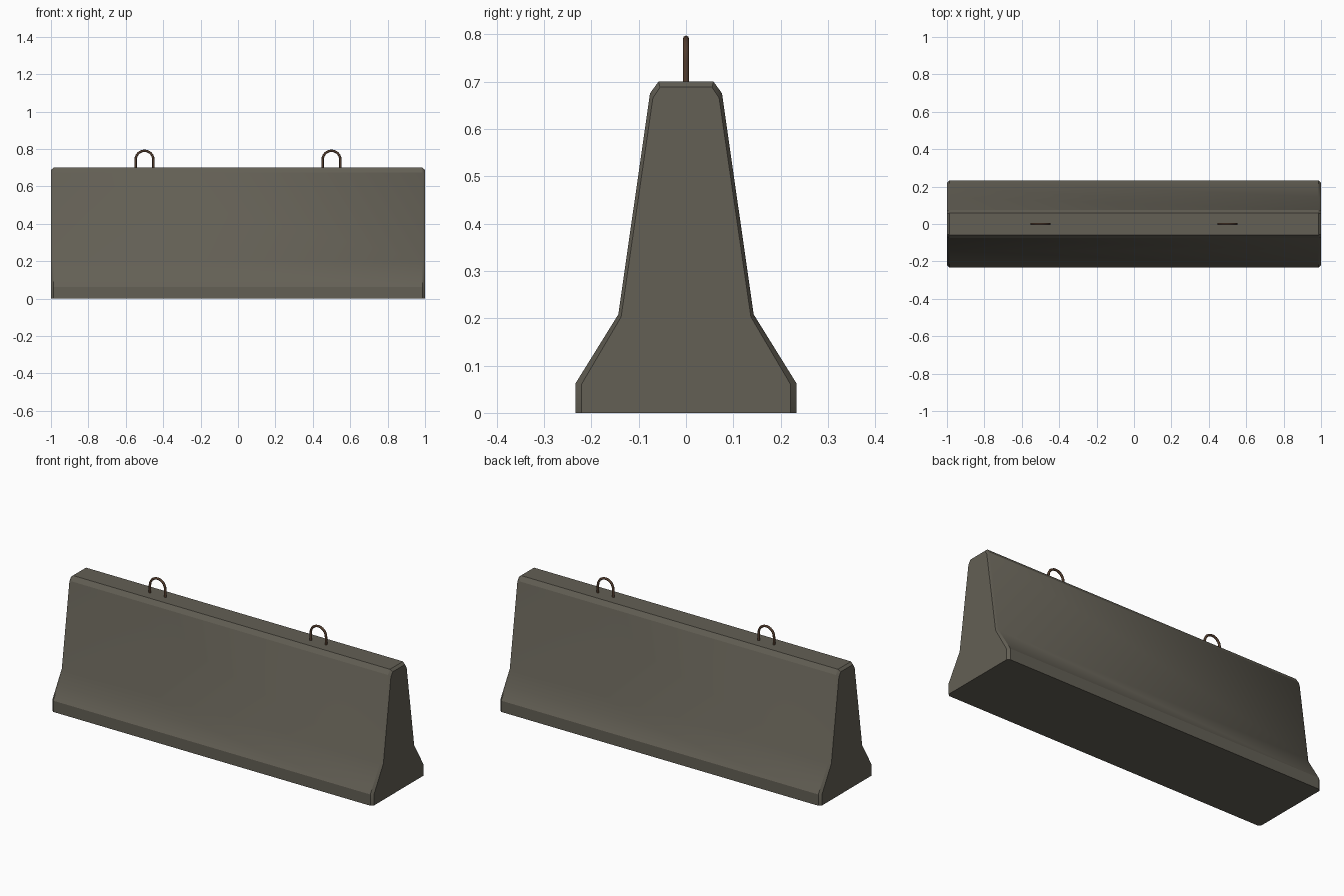
import bpy, bmesh, math

if "Cube" in bpy.data.objects:
    bpy.data.objects.remove(bpy.data.objects["Cube"])


def material(name, color):
    m = bpy.data.materials.new(name)
    m.diffuse_color = (*color, 1)
    m.use_nodes = True
    m.node_tree.nodes["Principled BSDF"].inputs["Base Color"].default_value = m.diffuse_color
    return m


concrete = material("concrete", (0.125, 0.115, 0.09))
rust = material("rusty steel", (0.085, 0.045, 0.026))


def finish(obj, mat, angle):
    obj.data.materials.append(mat)
    bpy.ops.object.select_all(action='DESELECT')
    obj.select_set(True)
    bpy.context.view_layer.objects.active = obj
    bpy.ops.object.shade_smooth_by_angle(angle=math.radians(angle))


def loft(name, rings):
    """Skin consecutive closed rings and cap both ends."""
    bm = bmesh.new()
    loops = [[bm.verts.new(p) for p in ring] for ring in rings]
    n = len(loops[0])
    for a, b in zip(loops, loops[1:]):
        for i in range(n):
            j = (i + 1) % n
            bm.faces.new((a[i], a[j], b[j], b[i]))
    bm.faces.new(loops[0])
    bm.faces.new(loops[-1])
    bmesh.ops.recalc_face_normals(bm, faces=bm.faces)
    mesh = bpy.data.meshes.new(name)
    bm.to_mesh(mesh)
    bm.free()
    obj = bpy.data.objects.new(name, mesh)
    bpy.context.collection.objects.link(obj)
    return obj


# Barrier body: half profiles (y, z), full size and at the chamfered ends
full = [(0.233, 0), (0.233, 0.063), (0.143, 0.208), (0.076, 0.675), (0.058, 0.70)]
end = [(0.221, 0), (0.221, 0.060), (0.137, 0.203), (0.070, 0.665), (0.055, 0.688)]


def ring(x, half):
    outline = half + [(-y, z) for y, z in reversed(half)]
    return [(x, y, z) for y, z in outline]


body = loft("barrier_body", [ring(-1, end), ring(-0.986, full),
                             ring(0.986, full), ring(1, end)])
finish(body, concrete, 27)

# Lifting loops: round bar swept along an arch
R, r, SIDES, ARC = 0.0475, 0.0065, 8, 12
Z_ARC = 0.797 - R - r


def lifting_loop(name, cx):
    path = [(R, 0.66, 0)]
    path += [(R * math.cos(t), Z_ARC + R * math.sin(t), t)
             for t in (math.pi * i / ARC for i in range(ARC + 1))]
    path.append((-R, 0.66, math.pi))
    rings = []
    for px, pz, t in path:
        rings.append([])
        for k in range(SIDES):
            a = 2 * math.pi * k / SIDES
            d = r * math.cos(a)
            rings[-1].append((cx + px + d * math.cos(t), r * math.sin(a),
                              pz + d * math.sin(t)))
    finish(loft(name, rings), rust, 50)


for side, x in (("left", -0.5), ("right", 0.5)):
    lifting_loop("lifting_loop_" + side, x)
